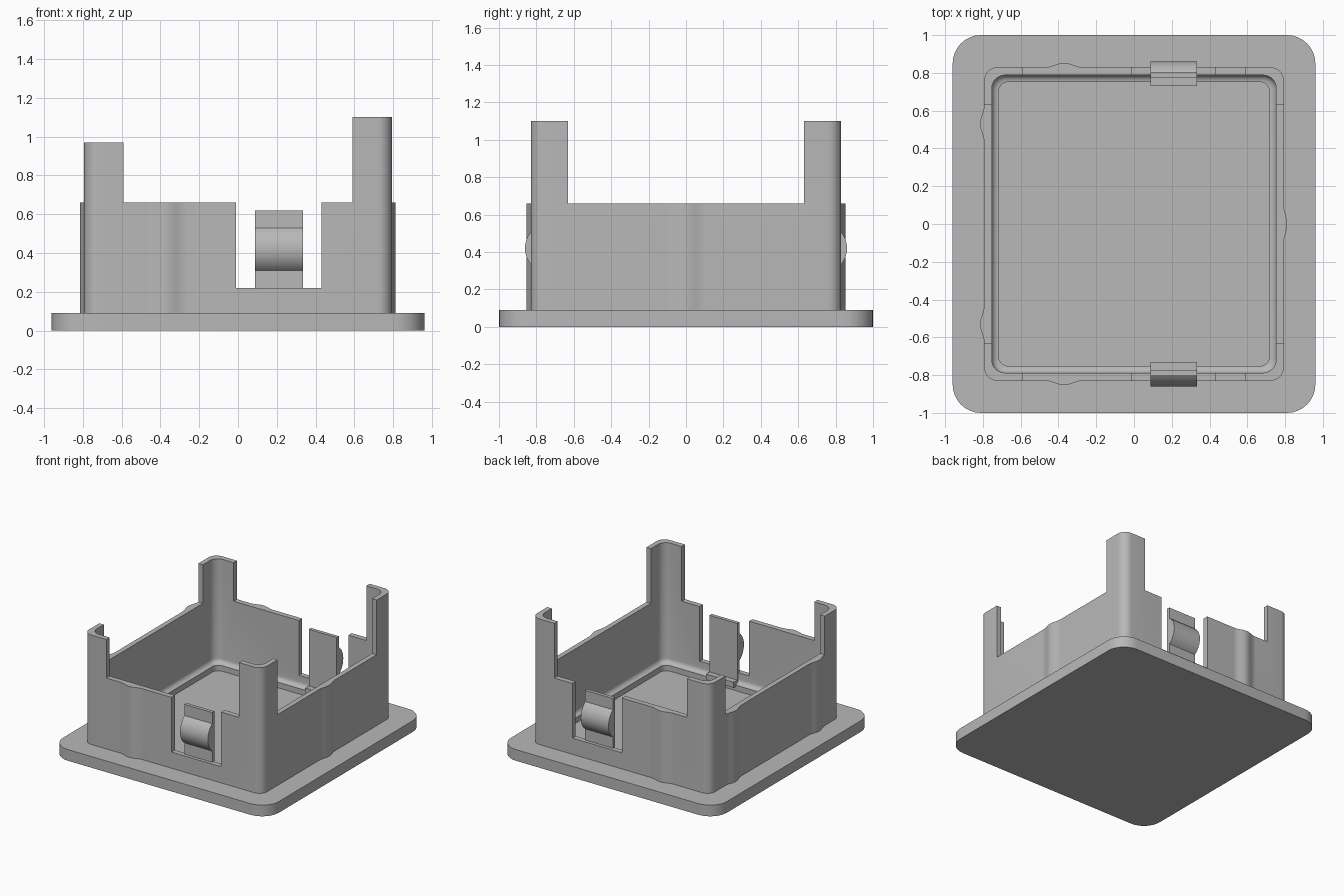
import bpy, bmesh, math
from math import pi, sin, cos
from mathutils import Vector

if "Cube" in bpy.data.objects:
    bpy.data.objects.remove(bpy.data.objects["Cube"], do_unlink=True)

# Single plastic colour
grey = bpy.data.materials.new("grey_plastic")
grey.use_nodes = True
COLOUR = (0.48, 0.48, 0.48, 1)
grey.diffuse_color = COLOUR
bsdf = next(n for n in grey.node_tree.nodes if n.type == "BSDF_PRINCIPLED")
bsdf.inputs["Base Color"].default_value = COLOUR


def finish(name, bm):
    bmesh.ops.recalc_face_normals(bm, faces=bm.faces)
    mesh = bpy.data.meshes.new(name)
    bm.to_mesh(mesh)
    bm.free()
    mesh.materials.append(grey)
    obj = bpy.data.objects.new(name, mesh)
    bpy.context.collection.objects.link(obj)
    return obj


def activate(obj):
    bpy.ops.object.select_all(action="DESELECT")
    obj.select_set(True)
    bpy.context.view_layer.objects.active = obj


def smooth(obj):
    activate(obj)
    bpy.ops.object.shade_smooth_by_angle(angle=math.radians(30))


def rounded_rect(hx, hy, r, z, steps=8):
    pts = []
    for q, (sx, sy) in enumerate([(1, 1), (-1, 1), (-1, -1), (1, -1)]):
        for i in range(steps + 1):
            a = (q + i / steps) * pi / 2
            pts.append((sx * (hx - r) + r * cos(a), sy * (hy - r) + r * sin(a), z))
    return pts


def loft(name, rings, closed):
    """Bridge rounded rectangles; closed joins last to first, else cap the ends."""
    bm = bmesh.new()
    loops = [[bm.verts.new(p) for p in rounded_rect(*r)] for r in rings]
    pairs = list(zip(loops, loops[1:]))
    if closed:
        pairs.append((loops[-1], loops[0]))
    else:
        bm.faces.new(loops[0])
        bm.faces.new(loops[-1])
    n = len(loops[0])
    for a, b in pairs:
        for i in range(n):
            j = (i + 1) % n
            bm.faces.new((a[i], a[j], b[j], b[i]))
    return finish(name, bm)


def prism(name, profile, sweep):
    """Extrude a closed 3D profile along a vector."""
    bm = bmesh.new()
    face = bm.faces.new([bm.verts.new(p) for p in profile])
    out = bmesh.ops.extrude_face_region(bm, geom=[face])
    verts = [v for v in out["geom"] if isinstance(v, bmesh.types.BMVert)]
    bmesh.ops.translate(bm, verts=verts, vec=Vector(sweep))
    return finish(name, bm)


def cut_box(obj, x0, x1, y0, y1, z0, z1=2):
    cutter = prism("cutter", [(x0, y0, z0), (x1, y0, z0), (x1, y1, z0), (x0, y1, z0)],
                   (0, 0, z1 - z0))
    cutter.hide_render = True
    mod = obj.modifiers.new("cut", "BOOLEAN")
    mod.operation = "DIFFERENCE"
    mod.solver = "EXACT"
    mod.object = cutter
    activate(obj)
    bpy.ops.object.modifier_apply(modifier=mod.name)
    bpy.data.objects.remove(cutter, do_unlink=True)


PLATE, RIM, TALL, SHORT = 0.09, 0.66, 1.1, 0.97
HX, HY = 0.793, 0.83

# Base plate
smooth(loft("base_plate", [(0.96, 1, 0.15, 0), (0.96, 1, 0.15, PLATE)], False))

# Walls with corner posts and a coved ledge inside
rings = [(HX, HY, 0.07, 0.05), (HX, HY, 0.07, TALL), (HX - 0.04, HY - 0.042, 0.07, TALL)]
for i in range(7):
    a = i / 6 * pi / 2
    d = 0.036 * (1 - cos(a))
    rings.append((HX - 0.04 - d, HY - 0.042 - d, 0.07 - d / 2, 0.17 - 0.036 * sin(a)))
rings.append((HX - 0.076, HY - 0.078, 0.052, 0.05))
walls = loft("walls_and_posts", rings, True)
cut_box(walls, -0.59, 0.59, -2, 2, RIM)
cut_box(walls, -2, 2, -0.63, 0.63, RIM)
cut_box(walls, -0.01, 0.43, -2, 2, 0.22)
cut_box(walls, -2, -0.3, -2, 2, SHORT)
smooth(walls)


# Vertical friction ribs swelling out of the walls
def rib(name, centre, normal, height):
    n = Vector(normal)
    t = Vector((-n.y, n.x, 0))
    c = Vector((*centre, PLATE - 0.02))
    pts = [c - t * 0.1 - n * 0.01]
    for i in range(17):
        u = i / 8 - 1
        pts.append(c + t * 0.1 * u + n * height * (0.5 + 0.5 * cos(pi * u)))
    pts.append(c + t * 0.1 - n * 0.01)
    smooth(prism(name, pts, (0, 0, RIM - PLATE + 0.02)))


rib("left_rib", (HX, 0), (1, 0, 0), 0.018)
for s, word in ((-1, "front"), (1, "back")):
    rib(word + "_rib", (-0.37, s * HY), (0, s, 0), 0.023)
    rib("right_rib_" + word, (-HX, s * 0.53), (-1, 0, 0), 0.022)

    # Snap clip: thin tongue with a foot inside and a rounded catch outside
    outer, inner, foot, mid, half, bulge = 0.804, 0.776, 0.73, 0.42, 0.11, 0.057
    radius = (half ** 2 + bulge ** 2) / (2 * bulge)
    sweep = math.asin(half / radius)
    yz = [(outer, 0.12), (foot, 0.12), (foot, 0.165), (inner, 0.165), (inner, 0.62), (outer, 0.62)]
    for i in range(13):
        a = sweep * (1 - i / 6)
        yz.append((outer + bulge - radius * (1 - cos(a)), mid + radius * sin(a)))
    smooth(prism(word + "_clip", [(0.087, s * y, z) for y, z in yz], (0.247, 0, 0)))
